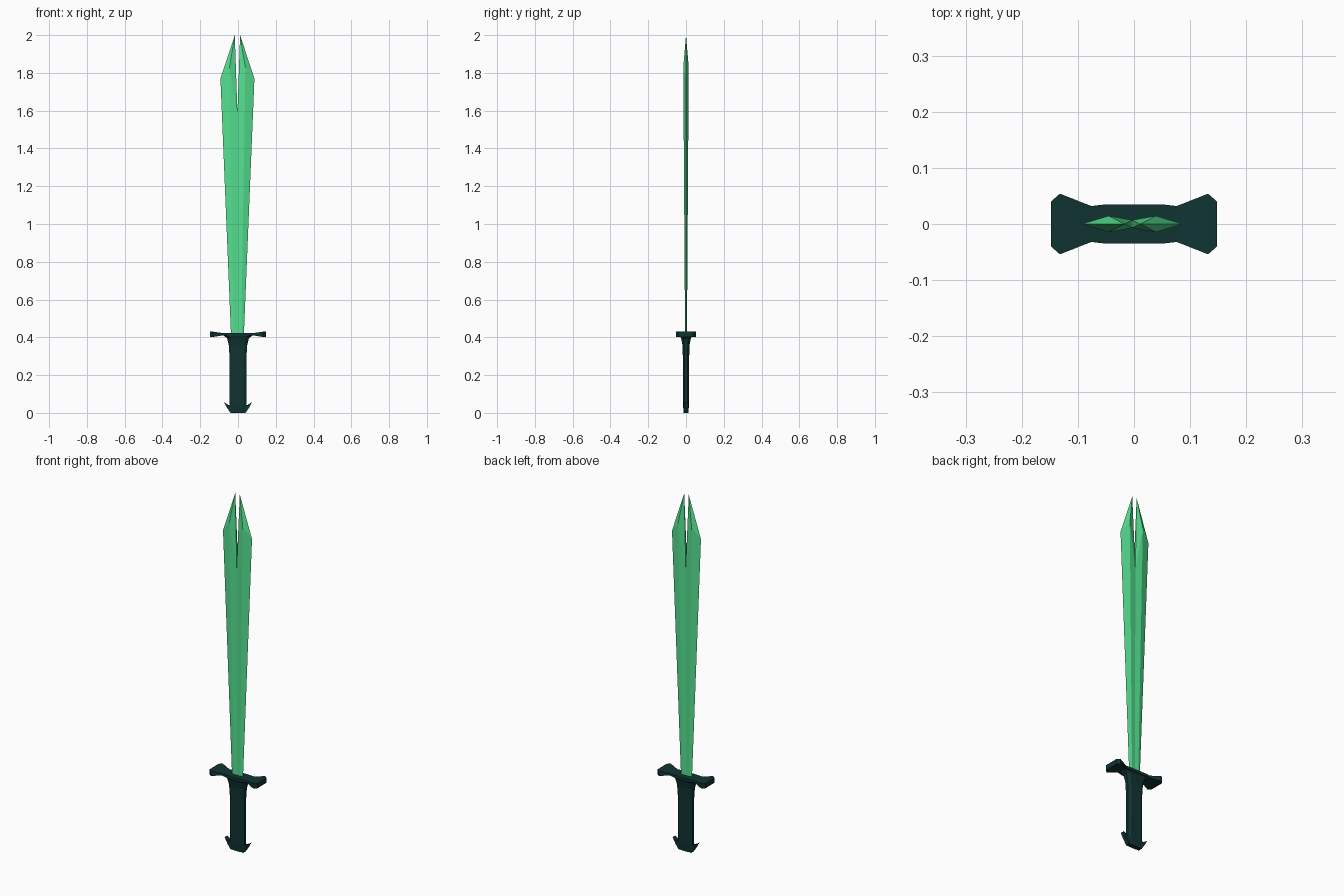
import bpy, bmesh

if "Cube" in bpy.data.objects:
    bpy.data.objects.remove(bpy.data.objects["Cube"])


def material(name, rgb):
    m = bpy.data.materials.new(name)
    m.diffuse_color = (*rgb, 1)
    m.use_nodes = True
    m.node_tree.nodes["Principled BSDF"].inputs["Base Color"].default_value = m.diffuse_color
    return m


GREEN = material("green_blade", (0.09, 0.75, 0.28))
DARK = material("dark_hilt", (0.005, 0.034, 0.032))


def make_object(name, verts, faces, mat):
    mesh = bpy.data.meshes.new(name)
    mesh.from_pydata(verts, [], faces)
    bm = bmesh.new()
    bm.from_mesh(mesh)
    bmesh.ops.remove_doubles(bm, verts=bm.verts, dist=1e-5)
    bmesh.ops.recalc_face_normals(bm, faces=bm.faces)
    bm.to_mesh(mesh)
    bm.free()
    mesh.materials.append(mat)
    obj = bpy.data.objects.new(name, mesh)
    bpy.context.collection.objects.link(obj)
    return obj


def loft(name, rings, mat):
    """Skin a list of equal-sized rings and cap both ends."""
    n = len(rings[0])
    verts = [v for ring in rings for v in ring]
    faces = [(k * n + i, k * n + (i + 1) % n, (k + 1) * n + (i + 1) % n, (k + 1) * n + i)
             for k in range(len(rings) - 1) for i in range(n)]
    faces += [tuple(range(n)), tuple(range(len(verts) - n, len(verts)))]
    return make_object(name, verts, faces, mat)


# Blade: one quarter of the ridged, split-tip shape, reflected in x and y
quarter = [(0.034, 0, 0.41), (0.02, -0.005, 0.41), (0, -0.004, 0.41),
           (0.09, 0, 1.77), (0.042, -0.0145, 1.83), (0, -0.007, 1.585),
           (0.014, 0, 2.0), (0, 0, 1.585), (0, 0, 0.41)]
quarter_faces = [(0, 3, 4, 1), (1, 4, 5, 2), (3, 6, 4), (4, 6, 5), (5, 6, 7), (0, 1, 2, 8)]
verts, faces = [], []
for sx in (1, -1):
    for sy in (1, -1):
        start = len(verts)
        verts += [(x * sx - 0.003, y * sy, z) for x, y, z in quarter]
        faces += [tuple(start + i for i in f) for f in quarter_faces]
make_object("blade", verts, faces, GREEN)


# Grip: eight-sided, flaring into the guard
def octagon(z, hx, hy):
    cx, cy = hx * 0.7, hy * 0.5
    return [(hx, -cy, z), (hx, cy, z), (cx, hy, z), (-cx, hy, z),
            (-hx, cy, z), (-hx, -cy, z), (-cx, -hy, z), (cx, -hy, z)]


loft("grip", [octagon(*s) for s in [
    (0.0, 0.035, 0.013), (0.05, 0.045, 0.016), (0.3, 0.045, 0.017), (0.36, 0.049, 0.019),
    (0.395, 0.058, 0.026), (0.412, 0.078, 0.033)]], DARK)

# Guard: flat bar with flared, chamfered ends (x, half depth, bottom, top)
half = [(0.05, 0.035, 0.407, 0.422), (0.076, 0.032, 0.411, 0.422),
        (0.132, 0.054, 0.402, 0.43), (0.148, 0.04, 0.402, 0.43)]
stations = [(-x, y, a, b) for x, y, a, b in reversed(half)] + half
loft("guard", [[(x, -y, a), (x, y, a), (x, y, b), (x, -y, b)]
               for x, y, a, b in stations], DARK)

# Pommel hooks: upward barbs on both sides
barb = [(0.03, 0.0), (0.04, 0.0), (0.06, 0.03), (0.075, 0.058), (0.05, 0.042), (0.03, 0.045)]
for side, s in (("left", -1), ("right", 1)):
    loft(f"pommel_hook_{side}", [[(x * s, y, z) for x, z in barb]
                                 for y in (-0.012, 0.012)], DARK)
